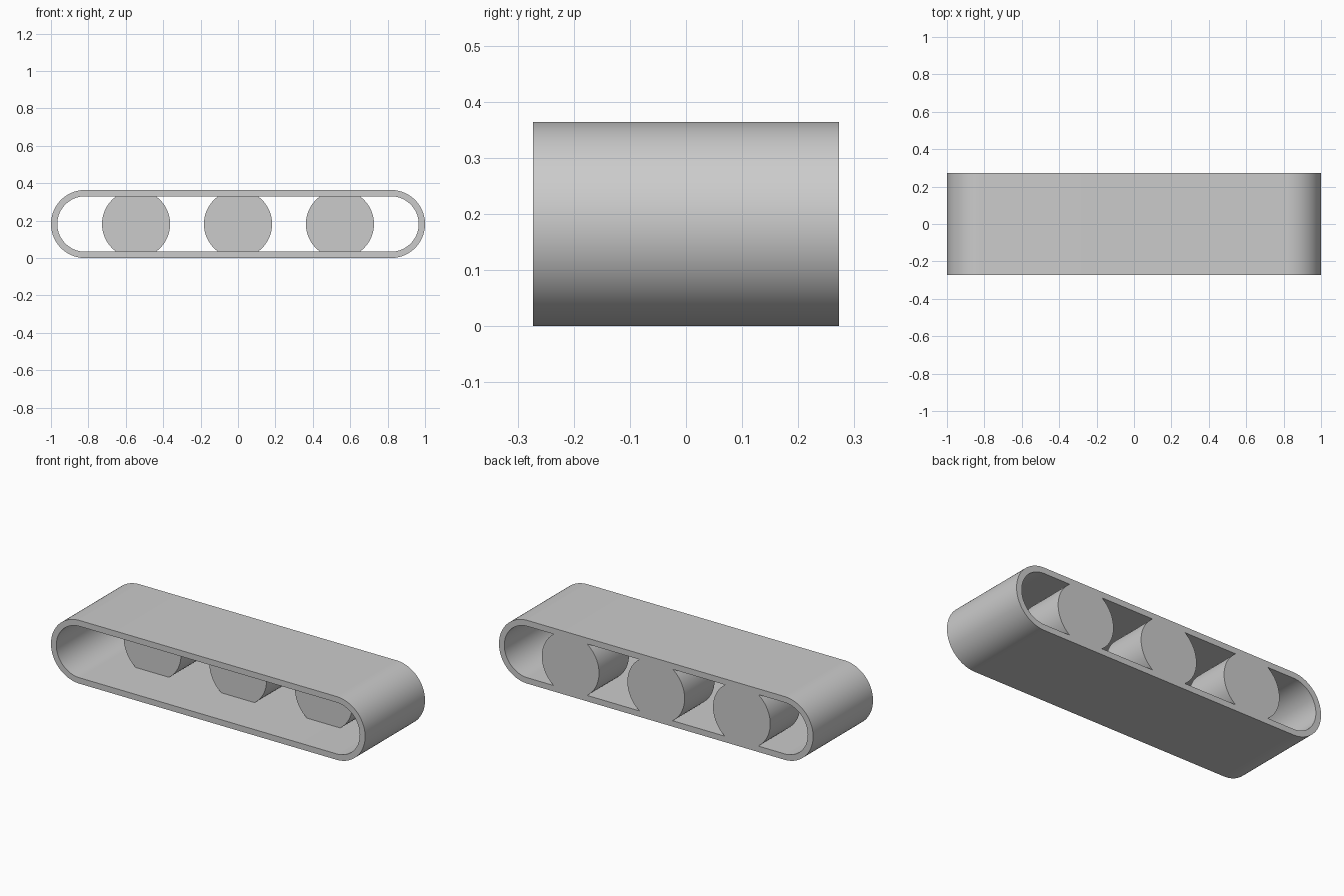
import bpy
import bmesh
from math import sin, cos, pi, asin, radians

cube = bpy.data.objects.get("Cube")
if cube:
    bpy.data.objects.remove(cube)

HEIGHT = 0.364            # belt outer height
R = HEIGHT / 2            # outer end radius
WALL = 0.034
HALF_DEPTH = 0.2725
END_X = 1 - R             # centre of the rounded ends
SPACING = 0.545           # distance between rollers
STEPS = 48

grey = bpy.data.materials.new("plain_grey")
grey.use_nodes = True
colour = (0.6, 0.6, 0.6, 1)
grey.diffuse_color = colour
grey.node_tree.nodes["Principled BSDF"].inputs["Base Color"].default_value = colour


def arc(cx, radius, start, end):
    """Points (x, z) along an arc centred at mid height."""
    angles = [start + (end - start) * i / STEPS for i in range(STEPS + 1)]
    return [(cx + radius * cos(a), R + radius * sin(a)) for a in angles]


def stadium(radius):
    return arc(END_X, radius, -pi / 2, pi / 2) + arc(-END_X, radius, pi / 2, 3 * pi / 2)


def finish(name, bm):
    bmesh.ops.recalc_face_normals(bm, faces=bm.faces)
    mesh = bpy.data.meshes.new(name)
    bm.to_mesh(mesh)
    bm.free()
    mesh.materials.append(grey)
    obj = bpy.data.objects.new(name, mesh)
    bpy.context.collection.objects.link(obj)
    bpy.ops.object.select_all(action='DESELECT')
    obj.select_set(True)
    bpy.context.view_layer.objects.active = obj
    bpy.ops.object.shade_smooth_by_angle(angle=radians(20))
    return obj


def ring(bm, outline, y):
    return [bm.verts.new((x, y, z)) for x, z in outline]


def bridge(bm, a, b):
    for i in range(len(a)):
        j = (i + 1) % len(a)
        bm.faces.new((a[i], a[j], b[j], b[i]))


# Hollow belt loop
bm = bmesh.new()
outer, inner = stadium(R), stadium(R - WALL)
loops = [ring(bm, outer, -HALF_DEPTH), ring(bm, outer, HALF_DEPTH),
         ring(bm, inner, HALF_DEPTH), ring(bm, inner, -HALF_DEPTH)]
for i in range(4):
    bridge(bm, loops[i], loops[(i + 1) % 4])
finish("belt", bm)

# Rollers fill the rear half, flattened where they meet the belt
contact = asin((R - WALL) / R)
for name, side in (("right", -1), ("middle", 0), ("left", 1)):
    cx = side * SPACING
    outline = arc(cx, R, -contact, contact) + arc(cx, R, pi - contact, pi + contact)
    bm = bmesh.new()
    front, back = ring(bm, outline, 0), ring(bm, outline, HALF_DEPTH)
    bridge(bm, front, back)
    bm.faces.new(front)
    bm.faces.new(back)
    finish(name + "_roller", bm)
